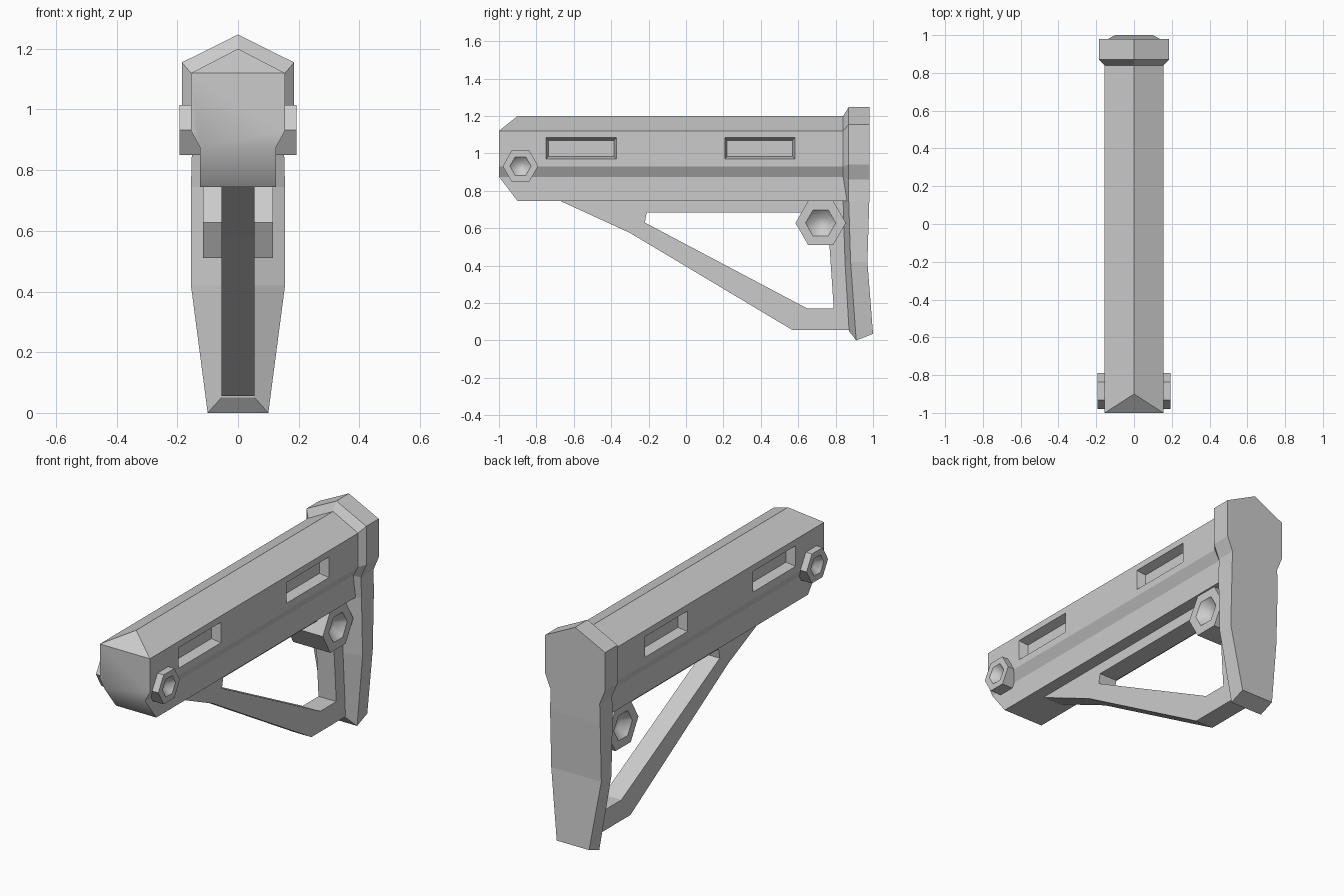
import bpy, bmesh
from math import cos, sin, pi

cube = bpy.data.objects.get("Cube")
if cube:
    bpy.data.objects.remove(cube, do_unlink=True)

grey = bpy.data.materials.new("plain grey")
grey.use_nodes = True
grey.diffuse_color = (0.6, 0.6, 0.6, 1)
grey.node_tree.nodes["Principled BSDF"].inputs["Base Color"].default_value = (0.6, 0.6, 0.6, 1)


def finish(name, bm):
    bmesh.ops.recalc_face_normals(bm, faces=bm.faces)
    mesh = bpy.data.meshes.new(name)
    bm.to_mesh(mesh)
    bm.free()
    mesh.materials.append(grey)
    ob = bpy.data.objects.new(name, mesh)
    bpy.context.collection.objects.link(ob)
    return ob


def loft(rings, caps=True, closed=False):
    """Join rings of points with quads; optionally cap the ends or close the loop."""
    bm = bmesh.new()
    loops = [[bm.verts.new(p) for p in ring] for ring in rings]
    pairs = list(zip(loops, loops[1:]))
    if closed:
        pairs.append((loops[-1], loops[0]))
    for a, b in pairs:
        for i in range(len(a)):
            j = (i + 1) % len(a)
            bm.faces.new((a[i], a[j], b[j], b[i]))
    if caps:
        bm.faces.new(loops[0])
        bm.faces.new(loops[-1])
    return bm, loops


def mirrored(half):
    """Half outline (top centre first) to a full ring across x = 0."""
    return half + [(-x, y, z) for x, y, z in reversed(half) if x]


# Body tube with bevelled nose
section = [(0, 1.2), (0.155, 1.12), (0.155, 0.93), (0.125, 0.875), (0.125, 0.745)]
nose = mirrored([(x, -0.9 if z in (1.2, 0.745) else -1, z) for x, z in section])
tail = mirrored([(x, 0.86, z) for x, z in section])
bm, (n, t) = loft([nose, tail], caps=False)
bm.faces.new(t)
bm.faces.new((n[0], n[1], n[8]))
for ids in ((1, 2, 3, 6, 7, 8), (3, 4, 5, 6)):
    bm.faces.new([n[i] for i in ids]).smooth = True
body = finish("body", bm)

# Tapered side pockets cut into the body
for side in (-1, 1):
    for y in (-0.56, 0.395):
        rings = []
        for x, w, h in ((0.205, 0.2, 0.0725), (0.105, 0.175, 0.0425)):
            rings.append([(side * x, y + a * w, 1.027 + b * h)
                          for a, b in ((-1, -1), (1, -1), (1, 1), (-1, 1))])
        cutter = finish("pocket_cutter", loft(rings)[0])
        cutter.hide_render = True
        mod = body.modifiers.new("pocket", 'BOOLEAN')
        mod.operation = 'DIFFERENCE'
        mod.solver = 'EXACT'
        mod.object = cutter
        bpy.context.view_layer.objects.active = body
        bpy.ops.object.modifier_apply(modifier=mod.name)
        bpy.data.objects.remove(cutter, do_unlink=True)

# Triangular lower frame
outer = [(-0.74, 0.777), (-0.3, 0.575), (0.57, 0.055), (0.89, 0.055), (0.87, 0.777)]
inner = [(-0.21, 0.685), (-0.22, 0.63), (0.65, 0.17), (0.79, 0.17), (0.755, 0.685)]
rings = [[(x, y, z) for y, z in line]
         for line, x in ((outer, -0.055), (outer, 0.055), (inner, 0.055), (inner, -0.055))]
finish("lower_frame", loft(rings, caps=False, closed=True)[0])

# Butt pad: small front outline, full rim, full back
front = [(0, 0.84, 1.2), (0.155, 0.84, 1.12), (0.155, 0.84, 0.93), (0.125, 0.84, 0.875),
         (0.055, 0.84, 0.745), (0.055, 0.85, 0.42), (0.055, 0.872, 0.05)]
rim = [(0, 0.87, 1.247), (0.185, 0.87, 1.155), (0.185, 0.87, 0.94), (0.152, 0.87, 0.86),
       (0.155, 0.87, 0.745), (0.155, 0.88, 0.42), (0.1, 0.91, 0)]
back_y = [0.98] * 5 + [0.97, 1.0]
back = [(x, y, max(z, 0.035)) for (x, _, z), y in zip(rim, back_y)]
bm, loops = loft([mirrored(r) for r in (front, rim, back)], caps=False)
for ring in (loops[0], loops[-1]):
    bm.faces.new(ring[:5] + ring[9:])
    bm.faces.new((ring[4], ring[5], ring[8], ring[9]))
    bm.faces.new(ring[5:9])
finish("butt_pad", bm)


# Hexagonal cross bolts with dished ends
def hex_bolt(name, y, z, radius, half):
    def ring(x, r):
        return [(x, y + r * cos(i * pi / 3), z + r * sin(i * pi / 3)) for i in range(6)]
    dish = [(half - radius * 0.35, 0.28), (half, 0.6), (half, 1)]
    steps = [(-x, r) for x, r in dish] + dish[::-1]
    bm, loops = loft([ring(x, r * radius) for x, r in steps])
    cup = set(loops[0] + loops[1] + loops[4] + loops[5])
    for f in bm.faces:
        f.smooth = all(v in cup for v in f.verts)
    return finish(name, bm)


hex_bolt("front_bolt", -0.885, 0.932, 0.095, 0.193)
hex_bolt("rear_bolt", 0.72, 0.628, 0.135, 0.115)
